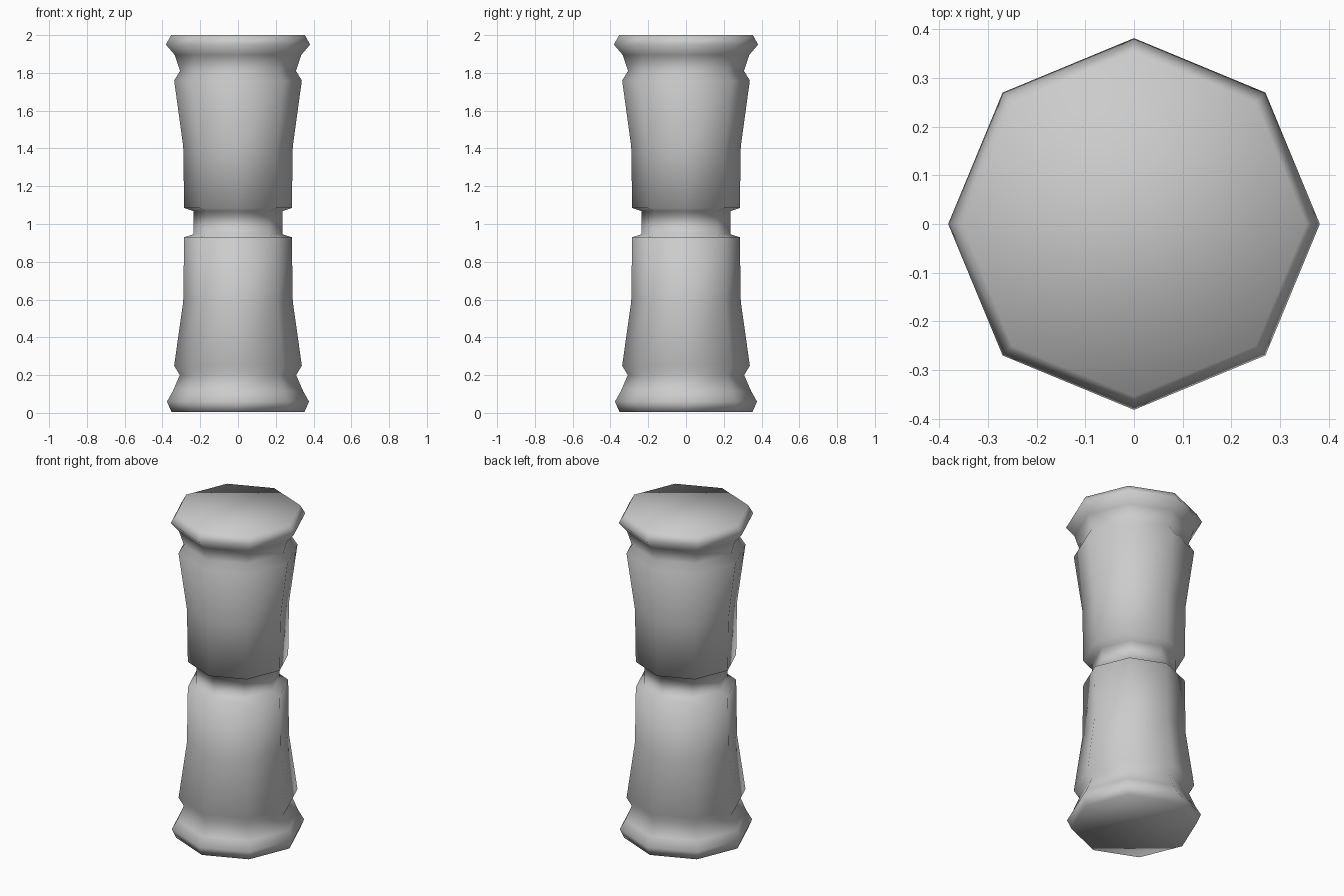
import bpy
import bmesh
from math import cos, sin, tau

SIDES = 8

cube = bpy.data.objects.get("Cube")
if cube:
    bpy.data.objects.remove(cube, do_unlink=True)

# Plain grey surface
grey = bpy.data.materials.new("plain_grey")
grey.use_nodes = True
colour = (0.6, 0.6, 0.6, 1.0)
grey.diffuse_color = colour
grey.node_tree.nodes["Principled BSDF"].inputs["Base Color"].default_value = colour

# Turned outline from foot to top, as (radius, height)
profile = [
    (0.352, 0.005), (0.376, 0.06), (0.345, 0.115), (0.308, 0.20),  # foot rim
    (0.338, 0.25), (0.29, 0.59), (0.285, 0.93),                   # lower body
    (0.236, 0.945), (0.236, 1.068),                               # waist
    (0.285, 1.085), (0.29, 1.41), (0.338, 1.76),                  # upper body
    (0.307, 1.81), (0.335, 1.895), (0.382, 1.95), (0.354, 2.0),   # top rim
]


def turned_part(name, outline):
    """Spin an outline into a closed eight-sided solid."""
    bm = bmesh.new()
    rings = [
        [bm.verts.new((r * cos(tau * i / SIDES), r * sin(tau * i / SIDES), z))
         for i in range(SIDES)]
        for r, z in outline
    ]
    for low, high in zip(rings, rings[1:]):
        for i in range(SIDES):
            j = (i + 1) % SIDES
            bm.faces.new((low[i], low[j], high[j], high[i]))
    bm.faces.new(rings[0][::-1])
    bm.faces.new(rings[-1])
    for face in bm.faces:
        face.smooth = True
    mesh = bpy.data.meshes.new(name)
    bm.to_mesh(mesh)
    bm.free()
    mesh.materials.append(grey)
    obj = bpy.data.objects.new(name, mesh)
    bpy.context.collection.objects.link(obj)
    return obj


turned_part("turned_column", profile)
